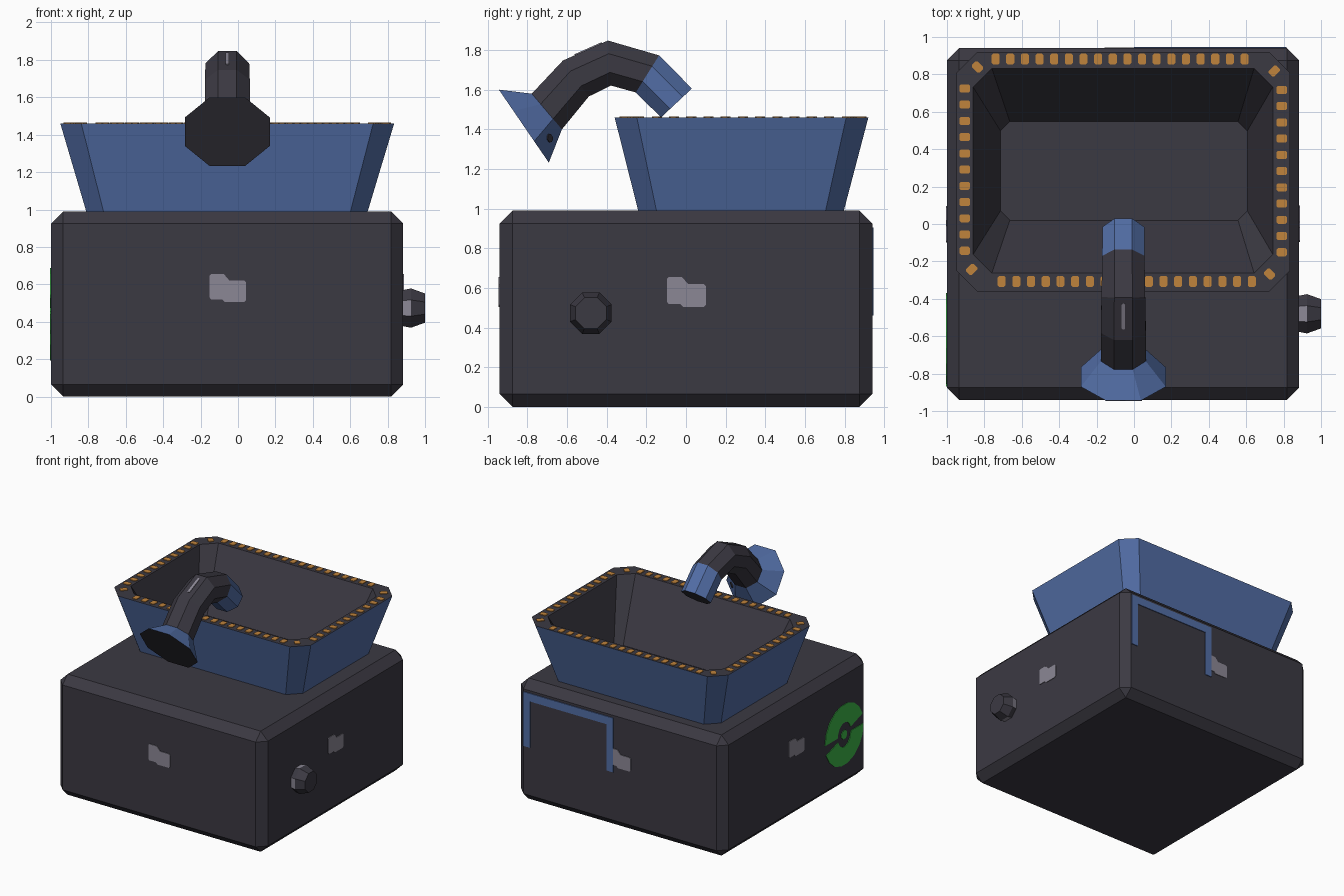
import bpy, bmesh, math
from mathutils import Vector as V

if "Cube" in bpy.data.objects:
    bpy.data.objects.remove(bpy.data.objects["Cube"])


def material(name, rgb):
    m = bpy.data.materials.new(name)
    m.diffuse_color = (*rgb, 1)
    m.use_nodes = True
    m.node_tree.nodes["Principled BSDF"].inputs["Base Color"].default_value = m.diffuse_color
    return m


DARK = material("charcoal", (0.044, 0.041, 0.055))
BLUE = material("steel_blue", (0.085, 0.155, 0.38))
ORANGE = material("orange", (0.53, 0.23, 0.045))
GREY = material("light_grey", (0.26, 0.245, 0.30))
GREEN = material("green", (0.045, 0.46, 0.065))


def finish(bm, name, *mats):
    bmesh.ops.recalc_face_normals(bm, faces=bm.faces)
    me = bpy.data.meshes.new(name)
    bm.to_mesh(me)
    bm.free()
    ob = bpy.data.objects.new(name, me)
    bpy.context.collection.objects.link(ob)
    for m in mats:
        me.materials.append(m)
    return ob


def loft(name, rings, mats, rule):
    """Join matching rings of points; rule(section, side) picks a material, section -1 / -2 are the end caps."""
    bm = bmesh.new()
    loops = [[bm.verts.new(p) for p in r] for r in rings]
    n = len(loops[0])
    for i in range(len(loops) - 1):
        for k in range(n):
            a, b = loops[i], loops[i + 1]
            f = bm.faces.new((a[k], a[(k + 1) % n], b[(k + 1) % n], b[k]))
            f.material_index = rule(i, k)
    for cap, code in ((loops[0], -1), (loops[-1], -2)):
        bm.faces.new(cap).material_index = rule(code, 0)
    return finish(bm, name, *mats)


def add_plate(bm, pts, o, u, v, t=0.005):
    """Thin plate from a 2D outline, placed at o on the plane of u and v."""
    o, u, v = V(o), V(u).normalized(), V(v).normalized()
    n = u.cross(v)
    lo = [bm.verts.new(o + u * a + v * b - n * 0.002) for a, b in pts]
    hi = [bm.verts.new(o + u * a + v * b + n * t) for a, b in pts]
    bm.faces.new(hi)
    bm.faces.new(lo[::-1])
    for k in range(len(pts)):
        j = (k + 1) % len(pts)
        bm.faces.new((lo[k], lo[j], hi[j], hi[k]))


def plate(name, mat, *args):
    bm = bmesh.new()
    add_plate(bm, *args)
    return finish(bm, name, mat)


def rounded(w, h, c):
    a, b = w / 2, h / 2
    return [(-a + c, -b), (a - c, -b), (a, -b + c), (a, b - c),
            (a - c, b), (-a + c, b), (-a, b - c), (-a, -b + c)]


def octagon(x0, x1, y0, y1, c, z):
    w, h = x1 - x0, y1 - y0
    return [V((x0 + w / 2 + a, y0 + h / 2 + b, z)) for a, b in rounded(w, h, c)]


# Chamfered body
bm = bmesh.new()
bmesh.ops.create_cube(bm, size=1)
for v in bm.verts:
    v.co = V((v.co.x * 1.883 - 0.058, v.co.y * 1.88, (v.co.z + 0.5) * 0.99))
bmesh.ops.bevel(bm, geom=bm.edges[:], offset=0.065, segments=1, affect='EDGES')
finish(bm, "body", DARK)

# Hopper: blue outside, dark rim and inside
loft("hopper", [octagon(-0.81, 0.692, -0.24, 0.795, 0.092, 0.985),
                octagon(-0.95, 0.835, -0.36, 0.92, 0.112, 1.46),
                octagon(-0.86, 0.742, -0.262, 0.832, 0.10, 1.46),
                octagon(-0.714, 0.606, 0.02, 0.548, 0.05, 1.0)],
     (BLUE, DARK), lambda i, k: 0 if i in (0, -1) else 1)

# Orange dashes on the rim: position and angle
dashes = []
for i in range(18):
    dashes.append((-0.74 + i * 0.0783, 0.882, 0))
    dashes.append((-0.708 + i * 0.0787, -0.307, 0))
for i in range(11):
    dashes.append((-0.905, 0.725 - i * 0.0868, 90))
    dashes.append((0.79, 0.717 - i * 0.0868, 90))
dashes += [(-0.837, 0.84, 45), (0.75, 0.818, -45), (-0.868, -0.243, -45), (0.725, -0.268, 45)]
bm = bmesh.new()
for x, y, ang in dashes:
    a = math.radians(ang)
    add_plate(bm, rounded(0.043, 0.058, 0.008), (x, y, 1.46),
              (math.cos(a), math.sin(a), 0), (-math.sin(a), math.cos(a), 0))
finish(bm, "rim_dashes", ORANGE)

# Curved spout: octagonal sections given by upper (y, z), lower (y, z), half width
SECTIONS = [((-0.944, 1.60), (-0.692, 1.232), 0.227),
            ((-0.778, 1.58), (-0.626, 1.40), 0.12),
            ((-0.621, 1.747), (-0.49, 1.566), 0.12),
            ((-0.394, 1.848), (-0.379, 1.621), 0.117),
            ((-0.136, 1.773), (-0.253, 1.586), 0.113),
            ((0.03, 1.606), (-0.126, 1.46), 0.112)]
CX = -0.057


def section(s):
    up, low = V((CX, *s[0])), V((CX, *s[1]))
    mid, q = (up + low) / 2, (up - low) / 2
    k = 1 / math.cos(math.pi / 8)
    return [mid + V((s[2], 0, 0)) * k * math.cos(a) + q * k * math.sin(a)
            for a in (math.pi / 8 + math.pi / 4 * i for i in range(8))]


rings = [section(s) for s in SECTIONS]
cap_dark = lambda i, k: 1 if i < 0 else 0
loft("spout_flare", rings[:2], (BLUE, DARK), cap_dark)
loft("spout_pipe", rings[1:5], (DARK,), lambda i, k: 0)
loft("spout_tip", rings[4:], (BLUE, DARK), cap_dark)

# Grey strip on the pipe top and dark slot on the flare's lower right facet
top = (V((CX, -0.621, 1.747)) + V((CX, -0.394, 1.848))) / 2
plate("pipe_strip", GREY, rounded(0.02, 0.15, 0.005), top + V((0, 0.015, 0.007)),
      (1, 0, 0), (0, 0.227, 0.101))
quad = [rings[0][6], rings[0][7], rings[1][7], rings[1][6]]
u = (quad[1] - quad[0]).normalized()
w = (quad[2] + quad[3] - quad[0] - quad[1]).normalized()
if u.cross(w).x < 0:
    u = -u
plate("flare_slot", DARK, rounded(0.05, 0.035, 0.012), sum(quad, V()) / 4, u, w)

# Side knob with grey grips on every other facet
knob = []
for x, r in ((0.87, 0.094), (0.925, 0.105), (1.0, 0.078)):
    k = r / math.cos(math.pi / 8)
    knob.append([V((x, -0.48 + k * math.cos(a), 0.473 + k * math.sin(a)))
                 for a in (math.pi / 8 + math.pi / 4 * i for i in range(8))])
loft("knob", knob, (DARK, GREY), lambda i, k: 1 if i == 0 and k % 2 else 0)

# Grey stepped patches, one in the middle of each side
patch = [(-0.088, 0.52), (-0.03, 0.52), (-0.015, 0.505), (0.09, 0.505), (0.1, 0.515),
         (0.1, 0.61), (0.09, 0.62), (0.01, 0.62), (-0.02, 0.655), (-0.088, 0.655),
         (-0.096, 0.645), (-0.096, 0.53)]
UP = (0, 0, 1)
for name, o, u in (("front", (-0.056, -0.94, 0), (1, 0, 0)), ("right", (0.8835, 0, 0), (0, 1, 0)),
                   ("back", (-0.058, 0.94, 0), (-1, 0, 0)), ("left", (-0.9995, 0, 0), (0, -1, 0))):
    plate(name + "_patch", GREY, patch, o, u, UP)

# Blue door frame on the back
frame = [(0, 0.46), (0.06, 0.46), (0.06, 0.84), (0.755, 0.84), (0.755, 0.46),
         (0.815, 0.46), (0.815, 0.905), (0, 0.905)]
plate("back_frame", BLUE, [(-a, b) for a, b in frame[::-1]], (0, 0.94, 0), (-1, 0, 0), UP, 0.007)

# Green ring of two arcs with a centre dot on the left side
bm = bmesh.new()
for start in (20, 200):
    angs = [math.radians(start + 160 * i / 8) for i in range(9)]
    arc = [(0.25 * math.cos(a), 0.25 * math.sin(a)) for a in angs]
    arc += [(0.085 * math.cos(a), 0.10 * math.sin(a)) for a in reversed(angs)]
    add_plate(bm, arc, (-0.9995, -0.62, 0.44), (0, -1, 0), UP)
add_plate(bm, rounded(0.07, 0.07, 0.02), (-0.9995, -0.62, 0.44), (0, -1, 0), UP)
finish(bm, "left_ring", GREEN)
